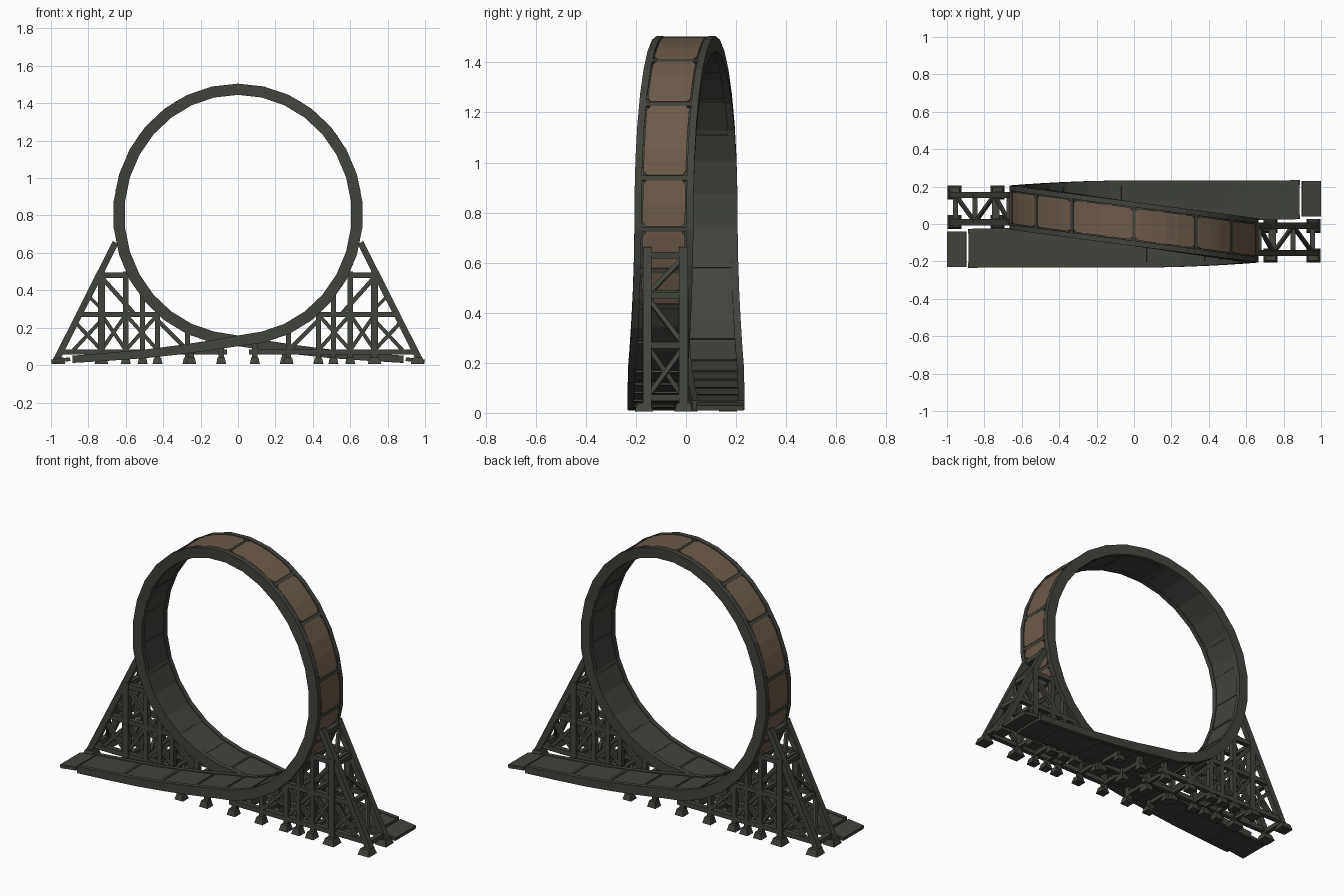
import bpy, bmesh, math
from mathutils import Vector, Matrix

if "Cube" in bpy.data.objects:
    bpy.data.objects.remove(bpy.data.objects["Cube"])


def material(name, rgb):
    m = bpy.data.materials.new(name)
    m.diffuse_color = (*rgb, 1)
    m.use_nodes = True
    m.node_tree.nodes["Principled BSDF"].inputs["Base Color"].default_value = m.diffuse_color
    return m


DARK = material("dark olive steel", (0.053, 0.056, 0.045))
BROWN = material("rust brown", (0.152, 0.104, 0.069))

# Track path. u is degrees around the loop from its bottom; below 12 it is the ramp.
A, B, C = 0.638, 0.670, 0.805
LOOP_START = 12
RAMP = [(-60, -0.885, 0.031), (-48, -0.70, 0.044), (-36, -0.50, 0.060),
        (-24, -0.32, 0.081), (-12, -0.15, 0.105), (0, 0.0, 0.130)]


def loop_point(u):
    r = math.radians(u)
    y = -0.088 * math.sin(r) if u > 90 else -0.088 - 0.027 * math.cos(r) ** 2
    return Vector((A * math.sin(r), y, C - B * math.cos(r)))


def path(u):
    """Centre point, half width and thickness scale of the track."""
    if u >= LOOP_START:
        return loop_point(u), 0.118, 1.0
    end = loop_point(LOOP_START)
    keys = RAMP + [(LOOP_START, end.x, end.z)]
    i = max(0, min(len(keys) - 2, int((u + 60) // 12)))
    f = (u - keys[i][0]) / 12
    g = (u + 60) / 72
    x = keys[i][1] + f * (keys[i + 1][1] - keys[i][1])
    z = keys[i][2] + f * (keys[i + 1][2] - keys[i][2])
    return Vector((x, -0.13 + g * (end.y + 0.13), z)), 0.104 + 0.014 * g, 0.65 + 0.35 * g


def strip(bm, us, w0, w1, n0, n1, taper=0.0, cap_end=True):
    """Sweep a rectangle along the track (w across, n towards the loop inside)."""
    rings = []
    for k, u in enumerate(us):
        p, half, s = path(u)
        t = path(u + 0.5)[0] - path(u - 0.5)[0]
        n = Vector((-t.z, 0, t.x)).normalized()
        q = (1 - taper) if k in (0, len(us) - 1) else 1.0
        side = Vector((0, half / 0.118 * q, 0))
        rings.append([bm.verts.new(p + side * w + n * h * s)
                      for w, h in ((w0, n0), (w1, n0), (w1, n1), (w0, n1))])
    for a, b in zip(rings, rings[1:]):
        for i in range(4):
            j = (i + 1) % 4
            bm.faces.new((a[i], a[j], b[j], b[i]))
    bm.faces.new(rings[0])
    if cap_end:
        bm.faces.new(rings[-1])


def bar(bm, p, q, w=0.026, h=None):
    """Rectangular beam between two points."""
    p, q = Vector(p), Vector(q)
    d = (q - p).normalized()
    ref = Vector((0, 1, 0)) if abs(d.y) < 0.95 else Vector((1, 0, 0))
    x = ref.cross(d).normalized()
    y = d.cross(x)
    rot = Matrix((x, y, d)).transposed().to_4x4()
    bmesh.ops.create_cube(bm, size=1, matrix=Matrix.Translation((p + q) / 2) @ rot
                          @ Matrix.Diagonal((h or w, w, (q - p).length, 1)))


def finish(name, bm, mat):
    """Copy the half turned 180 degrees about z and make an object."""
    d = bmesh.ops.duplicate(bm, geom=bm.verts[:] + bm.edges[:] + bm.faces[:])
    bmesh.ops.rotate(bm, verts=[v for v in d["geom"] if isinstance(v, bmesh.types.BMVert)],
                     cent=(0, 0, 0), matrix=Matrix.Rotation(math.pi, 3, 'Z'))
    bmesh.ops.remove_doubles(bm, verts=bm.verts, dist=0.0001)
    bmesh.ops.recalc_face_normals(bm, faces=bm.faces)
    me = bpy.data.meshes.new(name)
    bm.to_mesh(me)
    bm.free()
    me.materials.append(mat)
    bpy.context.collection.objects.link(bpy.data.objects.new(name, me))


STEPS = list(range(-60, 181, 12))

# Track deck
bm = bmesh.new()
strip(bm, STEPS, -0.1, 0.1, -0.02, 0.025, cap_end=False)
finish("track_deck", bm, DARK)

# Side rails
bm = bmesh.new()
for w0, w1 in ((-0.118, -0.09), (0.09, 0.118)):
    strip(bm, STEPS, w0, w1, -0.03, 0.03, cap_end=False)
finish("side_rails", bm, DARK)

# Thin plate seams on the inside of the track
bm = bmesh.new()
for u in range(-42, 180, 16):
    strip(bm, [u - 0.5, u + 0.5], -0.095, 0.095, 0.02, 0.030)
finish("deck_seams", bm, DARK)

# Outer ribs between the brown panels, and joists under the ramp
PANELS = [57, 70, 84, 101, 128, 150, 180]
bm = bmesh.new()
for u in list(range(-50, 57, 18)) + PANELS[:-1]:
    strip(bm, [u - 0.8, u + 0.8], -0.095, 0.095, -0.028, -0.015)
strip(bm, [179.4, 180], -0.095, 0.095, -0.028, -0.015, cap_end=False)
finish("outer_ribs", bm, DARK)

# Brown outer panels with clipped corners
bm = bmesh.new()
for a, b in zip(PANELS, PANELS[1:]):
    a, b = a + 1.0, b - 0.8
    n = max(1, math.ceil((b - a - 3) / 8))
    us = [a] + [a + 1.5 + (b - a - 3) * i / n for i in range(n + 1)] + [b]
    strip(bm, us, -0.085, 0.085, -0.027, -0.015, taper=0.16)
finish("outer_panels", bm, BROWN)

# Loose entry flap in front of the ramp
bm = bmesh.new()
bar(bm, (-0.998, -0.135, 0.020), (-0.897, -0.135, 0.032), 0.19, 0.02)
finish("entry_flap", bm, DARK)


# Trestle: posts up to the track, long diagonals, horizontals and braces
def under(x):
    return C - (B + 0.015) * math.sqrt(max(0, 1 - (x / (A + 0.015)) ** 2))


YS = (-0.155, -0.01)
POSTS = [(x, min(under(x), 0.5)) for x in (0.27, 0.43, 0.51, 0.60)]
POSTS += [(-0.25, 0.08), (-0.09, 0.10), (0.09, 0.13), (0.73, 0.5)]
bm = bmesh.new()
for y in YS:
    bar(bm, (0.655, y, 0.655), (0.975, y, 0.02), 0.034)
    for x, top in POSTS:
        bar(bm, (x, y, 0.02), (x, y, top), 0.038 if x > 0.7 else 0.028)
    for x0, x1, z in ((0.44, 0.86, 0.27), (0.06, 0.95, 0.07), (0.60, 0.75, 0.48)):
        bar(bm, (x0, y, z), (x1, y, z), 0.028)
finish("trestle_frame", bm, DARK)

bm = bmesh.new()
for y in YS:
    for x0, x1, z0, z1 in ((0.43, 0.60, 0.08, 0.27), (0.60, 0.73, 0.08, 0.27),
                           (0.73, 0.88, 0.08, 0.24)):
        bar(bm, (x0, y, z0), (x1, y, z1), 0.02)
        bar(bm, (x0, y, z1), (x1, y, z0), 0.02)
    bar(bm, (0.56, y, 0.28), (0.73, y, 0.47), 0.024)
    bar(bm, (0.73, y, 0.30), (0.80, y, 0.37), 0.018)
    bar(bm, (0.27, y, 0.08), (0.43, y, 0.24), 0.022)
finish("trestle_braces", bm, DARK)

# Cross members joining the two trestle sides
bm = bmesh.new()
y0, y1 = YS
for x, top in POSTS:
    for z in (0.06, 0.27, 0.48):
        if z < top:
            bar(bm, (x, y0, z), (x, y1, z), 0.022)
for x, z in ((0.668, 0.63), (0.745, 0.47), (0.85, 0.27), (0.955, 0.06)):
    bar(bm, (x, y0, z), (x, y1, z), 0.026)
for xa, za, xb, zb, flip in ((0.668, 0.62, 0.745, 0.47, 1), (0.745, 0.46, 0.85, 0.27, 0),
                             (0.85, 0.26, 0.955, 0.06, 1), (0.73, 0.06, 0.73, 0.27, 1),
                             (0.73, 0.27, 0.73, 0.47, 1), (0.60, 0.06, 0.60, 0.27, 1)):
    bar(bm, (xa, YS[flip], za), (xb, YS[1 - flip], zb), 0.018)
finish("trestle_crossbars", bm, DARK)

# Tapered feet
bm = bmesh.new()
for y in (-0.168, -0.01):
    for x in [p[0] for p in POSTS] + [0.96]:
        big = 0.037 if x > 0.7 else 0.027
        bmesh.ops.create_cone(bm, cap_ends=True, segments=4, radius1=big * 1.414,
                              radius2=big, depth=0.035,
                              matrix=Matrix.Translation((x, y, 0.0225))
                              @ Matrix.Rotation(math.pi / 4, 4, 'Z'))
finish("trestle_feet", bm, DARK)
